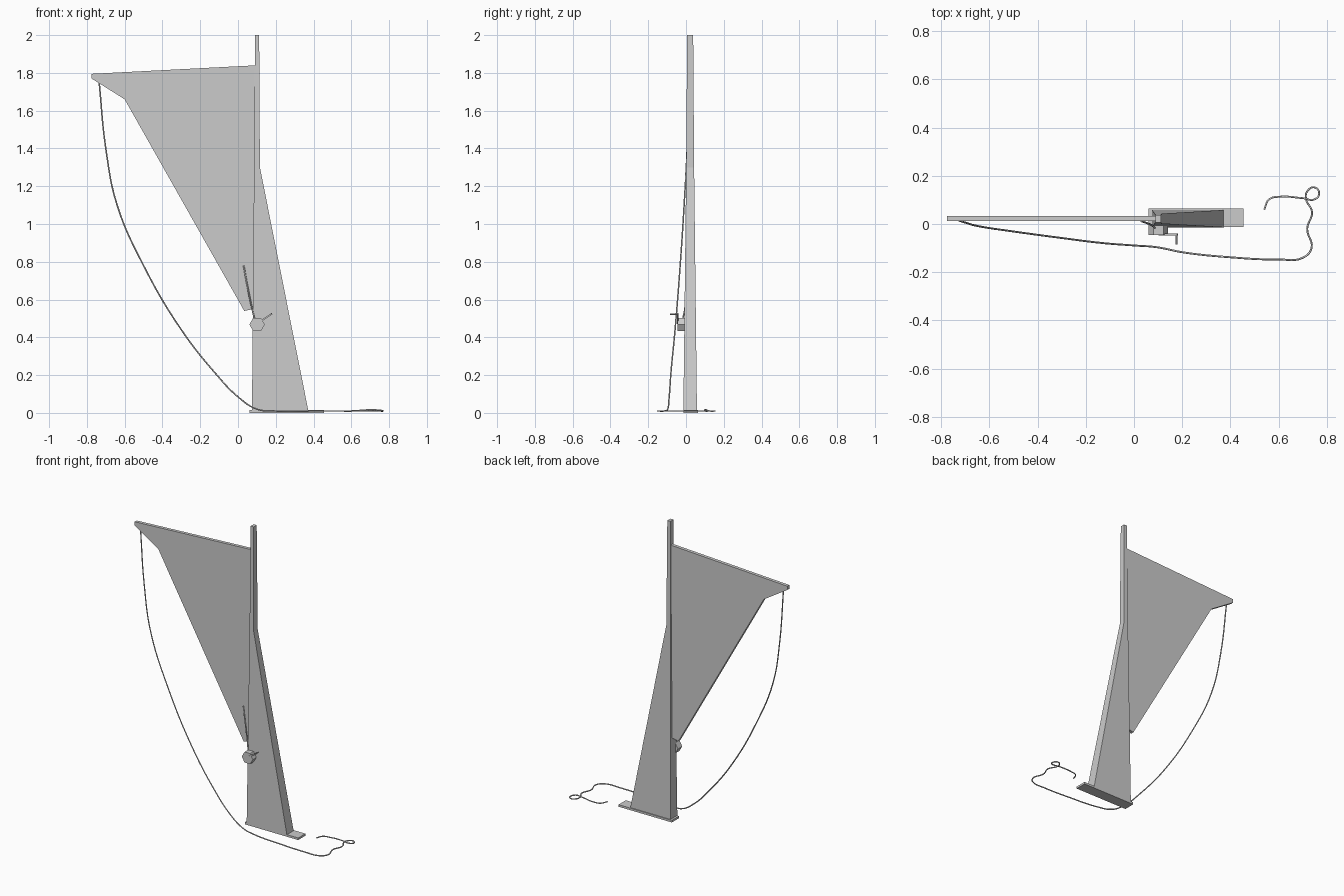
import bpy, bmesh, math
from mathutils import Vector

if "Cube" in bpy.data.objects:
    bpy.data.objects.remove(bpy.data.objects["Cube"])

YC = 0.022  # depth centre of mast and sail


def finish(name, bm):
    bmesh.ops.recalc_face_normals(bm, faces=bm.faces)
    me = bpy.data.meshes.new(name)
    bm.to_mesh(me)
    bm.free()
    ob = bpy.data.objects.new(name, me)
    bpy.context.collection.objects.link(ob)
    return ob


def loft(name, rings):
    """Join rings of points into a closed solid."""
    bm = bmesh.new()
    vs = [[bm.verts.new(p) for p in r] for r in rings]
    n = len(rings[0])
    for a, b in zip(vs, vs[1:]):
        for i in range(n):
            j = (i + 1) % n
            bm.faces.new((a[i], a[j], b[j], b[i]))
    bm.faces.new(vs[0])
    bm.faces.new(vs[-1])
    return finish(name, bm)


def rect(x0, x1, y0, y1, z):
    return [(x0, y0, z), (x1, y0, z), (x1, y1, z), (x0, y1, z)]


def rope(name, pts, r):
    cu = bpy.data.curves.new(name, 'CURVE')
    cu.dimensions = '3D'
    cu.bevel_depth = r
    cu.bevel_resolution = 1
    cu.use_fill_caps = True
    cu.resolution_u = 6
    sp = cu.splines.new('BEZIER')
    sp.bezier_points.add(len(pts) - 1)
    for bp, p in zip(sp.bezier_points, pts):
        bp.co = p
        bp.handle_left_type = bp.handle_right_type = 'AUTO'
    ob = bpy.data.objects.new(name, cu)
    bpy.context.collection.objects.link(ob)
    return ob


def rod(name, a, b, r, sides, spin=0.0):
    a, b = Vector(a), Vector(b)
    q = (b - a).to_track_quat('Z', 'Y')
    ring = [Vector((r * math.cos(t), r * math.sin(t), 0))
            for t in (spin + 2 * math.pi * i / sides for i in range(sides))]
    return loft(name, [[p + q @ v for v in ring] for p in (a, b)])


# Mast: wide tapered foot, slim upper pole
loft("mast", [rect(x0, x1, YC - h, YC + h, z) for x0, x1, h, z in (
    (0.074, 0.373, 0.036, 0.008),
    (0.085, 0.116, 0.021, 1.30),
    (0.09, 0.112, 0.016, 2.0))])

# Ground plate
loft("base_plate", [rect(0.06, 0.455, -0.012, 0.064, z) for z in (0, 0.014)])

# Flat panel hanging off the mast
profile = [(-0.775, 1.795), (0.095, 1.84), (0.083, 0.55), (0.033, 0.54),
           (-0.6, 1.66), (-0.775, 1.77)]
loft("sail_panel", [[(x, y, z) for x, z in profile] for y in (0.012, 0.034)])

# Winch with crank
rod("winch_drum", (0.101, 0.0, 0.468), (0.101, -0.046, 0.468), 0.041, 6)
rod("winch_arm", (0.105, -0.044, 0.475), (0.18, -0.044, 0.526), 0.006, 4, math.pi / 4)
rod("winch_handle", (0.176, -0.044, 0.523), (0.176, -0.085, 0.523), 0.004, 6)
rope("winch_line", [(0.03, 0.012, 0.78), (0.05, 0.005, 0.67),
                    (0.077, -0.008, 0.54), (0.088, -0.018, 0.495)], 0.004)

# Long rope from the panel tip to the ground, ending in a loose loop
G = 0.01
rope("long_rope", [
    (-0.735, 0.018, 1.75), (-0.70, 0.006, 1.4), (-0.64, -0.01, 1.1),
    (-0.5, -0.031, 0.78), (-0.3, -0.058, 0.44), (-0.12, -0.08, 0.21),
    (0.0, -0.089, 0.085), (0.1, -0.097, 0.02), (0.2, -0.117, G),
    (0.4, -0.138, G), (0.6, -0.147, G), (0.70, -0.14, G), (0.736, -0.10, G),
    (0.718, -0.02, G), (0.738, 0.05, G), (0.713, 0.105, G), (0.718, 0.135, G),
    (0.748, 0.152, G), (0.768, 0.127, G), (0.748, 0.102, G + 0.004),
    (0.70, 0.107, G + 0.006), (0.60, 0.113, G), (0.56, 0.102, G), (0.54, 0.06, G)], 0.004)
